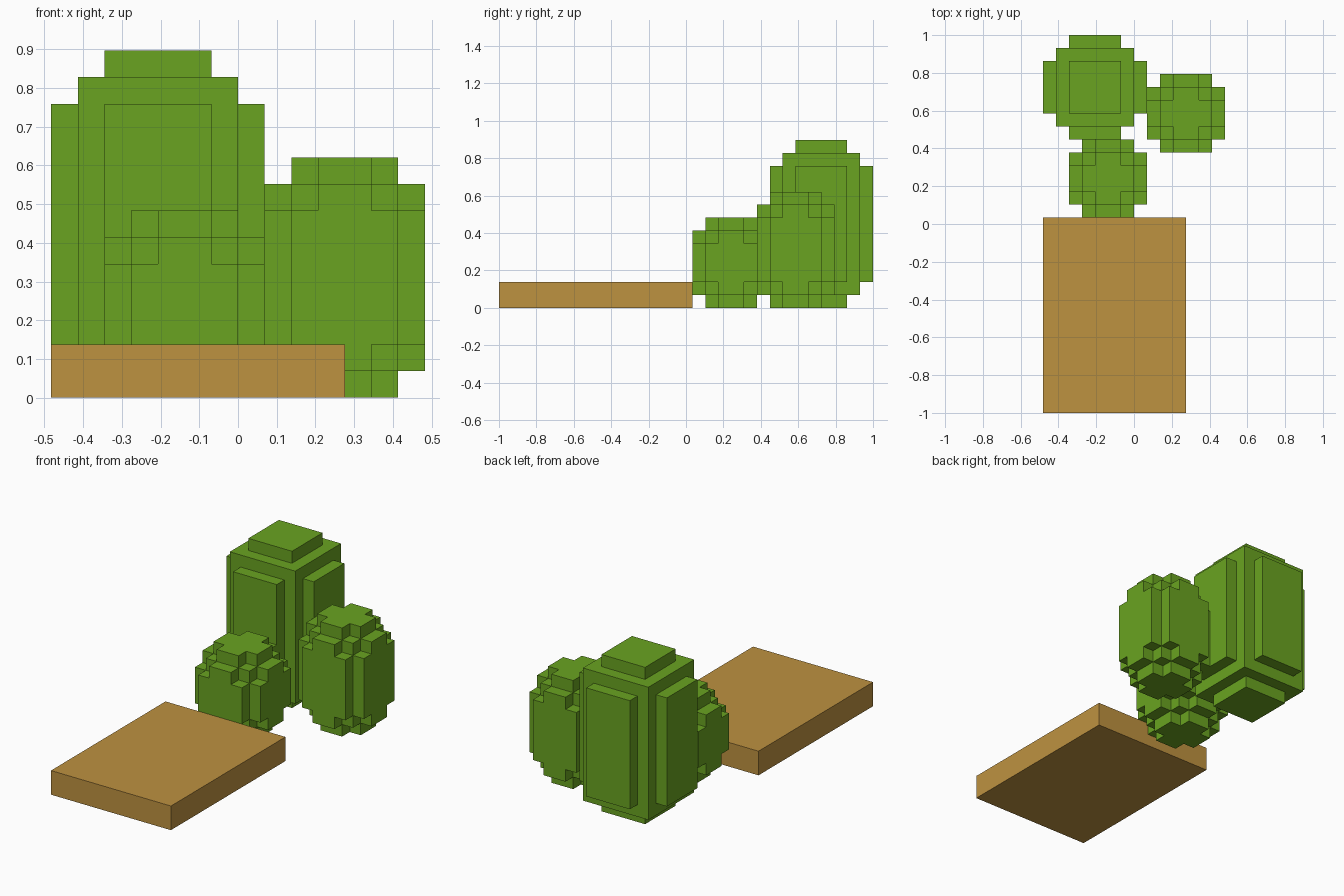
import bpy
import bmesh
from itertools import product
from mathutils import Vector

if "Cube" in bpy.data.objects:
    bpy.data.objects.remove(bpy.data.objects["Cube"], do_unlink=True)

U = 2 / 29  # size of one block unit


def make_material(name, colour):
    mat = bpy.data.materials.new(name)
    mat.use_nodes = True
    mat.diffuse_color = colour
    bsdf = next(n for n in mat.node_tree.nodes if n.type == 'BSDF_PRINCIPLED')
    bsdf.inputs["Base Color"].default_value = colour
    return mat


def block_shape(name, x, y, height, boxes, mat):
    """Fuse centred boxes (width, depth, inset from top and bottom) into one shell."""
    cells = set()
    for w, d, inset in boxes:
        cells.update(product(range(-w // 2, w // 2), range(-d // 2, d // 2),
                             range(inset, height - inset)))
    bm = bmesh.new()
    verts = {}

    def vert(p):
        key = tuple(p)
        if key not in verts:
            verts[key] = bm.verts.new([c * U for c in key])
        return verts[key]

    # Keep only the cell sides that face open air
    for cell in cells:
        for axis, side in product(range(3), (0, 1)):
            near = list(cell)
            near[axis] += 2 * side - 1
            if tuple(near) in cells:
                continue
            ring = []
            for a, b in ((0, 0), (1, 0), (1, 1), (0, 1)):
                p = list(cell)
                p[axis] += side
                p[(axis + 1) % 3] += a
                p[(axis + 2) % 3] += b
                ring.append(vert(p))
            bm.faces.new(ring if side else ring[::-1])
    # Merge flat areas into single faces
    bmesh.ops.dissolve_limit(bm, angle_limit=0.01, verts=bm.verts[:], edges=bm.edges[:])
    mesh = bpy.data.meshes.new(name)
    bm.to_mesh(mesh)
    bm.free()
    mesh.materials.append(mat)
    obj = bpy.data.objects.new(name, mesh)
    obj.location = (x * U, y * U, 0)
    bpy.context.collection.objects.link(obj)


green = make_material("leaf green", (0.144, 0.371, 0.015, 1))
tan = make_material("tan wood", (0.515, 0.287, 0.051, 1))

# Large bush: core with a cap, a foot and four side panels
block_shape("large_bush", -3, 10.5, 13,
            [(4, 4, 0), (6, 6, 1), (8, 4, 2), (4, 8, 2)], green)

# Two smaller rounded bushes sharing one stepped outline
rounded = [(4, 2, 0), (2, 4, 0), (6, 2, 1), (4, 4, 1), (2, 6, 1), (6, 4, 2), (4, 6, 2)]
block_shape("medium_bush", 4, 8.5, 9, rounded, green)
block_shape("small_bush", -2, 3.5, 7, rounded, green)

# Flat slab in front
low, high = Vector((-7, -14.5, 0)) * U, Vector((4, 0.5, 2)) * U
bpy.ops.mesh.primitive_cube_add(size=1, location=(low + high) / 2)
slab = bpy.context.object
slab.name = "slab"
slab.scale = high - low
slab.data.materials.append(tan)
